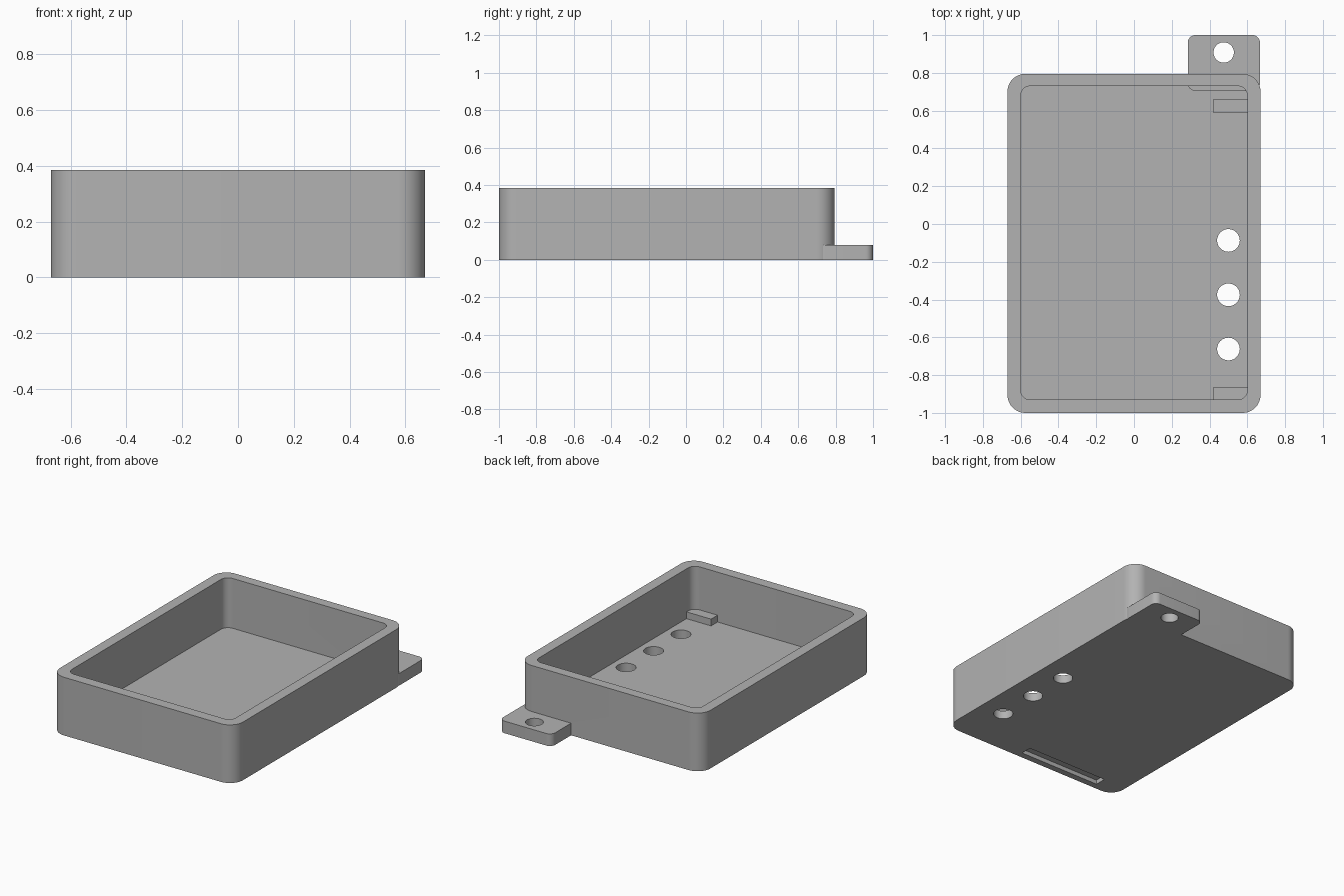
import bpy
import bmesh
from math import cos, sin, pi

old = bpy.data.objects.get("Cube")
if old:
    bpy.data.objects.remove(old, do_unlink=True)

# Single grey plastic
GREY = (0.45, 0.45, 0.45, 1.0)
plastic = bpy.data.materials.new("grey plastic")
plastic.use_nodes = True
plastic.diffuse_color = GREY
plastic.node_tree.nodes["Principled BSDF"].inputs["Base Color"].default_value = GREY


def prism(name, outline, z0, z1):
    """Extrude a flat outline from z0 up to z1."""
    bm = bmesh.new()
    base = bm.faces.new([bm.verts.new((x, y, z0)) for x, y in outline])
    top = bmesh.ops.extrude_face_region(bm, geom=[base])["geom"]
    moved = [v for v in top if isinstance(v, bmesh.types.BMVert)]
    bmesh.ops.translate(bm, verts=moved, vec=(0, 0, z1 - z0))
    bmesh.ops.recalc_face_normals(bm, faces=bm.faces)
    mesh = bpy.data.meshes.new(name)
    bm.to_mesh(mesh)
    bm.free()
    mesh.materials.append(plastic)
    obj = bpy.data.objects.new(name, mesh)
    bpy.context.collection.objects.link(obj)
    return obj


def rounded_rect(x0, x1, y0, y1, r, steps=12):
    corners = [(x1 - r, y1 - r), (x0 + r, y1 - r), (x0 + r, y0 + r), (x1 - r, y0 + r)]
    return [(cx + r * cos((q + i / steps) * pi / 2), cy + r * sin((q + i / steps) * pi / 2))
            for q, (cx, cy) in enumerate(corners) for i in range(steps + 1)]


def rect(x0, x1, y0, y1):
    return [(x0, y0), (x1, y0), (x1, y1), (x0, y1)]


def circle(x, y, r, n=48):
    return [(x + r * cos(2 * pi * i / n), y + r * sin(2 * pi * i / n)) for i in range(n)]


def combine(target, tool, operation):
    """Apply a boolean and discard the tool."""
    mod = target.modifiers.new("combine", 'BOOLEAN')
    mod.object, mod.operation, mod.solver = tool, operation, 'EXACT'
    graph = bpy.context.evaluated_depsgraph_get()
    result = bpy.data.meshes.new_from_object(target.evaluated_get(graph))
    target.modifiers.clear()
    target.data = result
    bpy.data.objects.remove(tool, do_unlink=True)


FLOOR = 0.055
HEIGHT = 0.385

# Open tray
tray = prism("tray", rounded_rect(-0.67, 0.67, -1, 0.795, 0.095), 0, HEIGHT)
combine(tray, prism("cavity", rounded_rect(-0.6, 0.6, -0.93, 0.73, 0.05), FLOOR, 0.6), 'DIFFERENCE')

# Mounting tab at the back, slightly proud of the floor inside
tab = prism("mounting_tab", rounded_rect(0.285, 0.667, 0.705, 1, 0.04), 0, 0.08)
combine(tray, tab, 'UNION')
combine(tray, prism("tab_hole", circle(0.475, 0.908, 0.054), -0.1, 0.2), 'DIFFERENCE')

# Row of floor holes
for y in (-0.087, -0.375, -0.662):
    combine(tray, prism("floor_hole", circle(0.5, y, 0.06), -0.1, 0.2), 'DIFFERENCE')

# Shallow slot under the front edge
combine(tray, prism("slot", rect(-0.5, 0.1, -0.957, -0.882), -0.1, 0.028), 'DIFFERENCE')

# Support ribs on the floor, set into the side wall
ribs = [prism("front_rib", rect(0.42, 0.62, -0.945, -0.862), FLOOR - 0.01, 0.1),
        prism("back_rib", rect(0.42, 0.62, 0.588, 0.663), FLOOR - 0.01, 0.1)]

# Smooth corners, crisp edges
for obj in [tray] + ribs:
    bpy.ops.object.select_all(action='DESELECT')
    obj.select_set(True)
    bpy.context.view_layer.objects.active = obj
    bpy.ops.object.shade_smooth_by_angle(angle=pi / 6)
